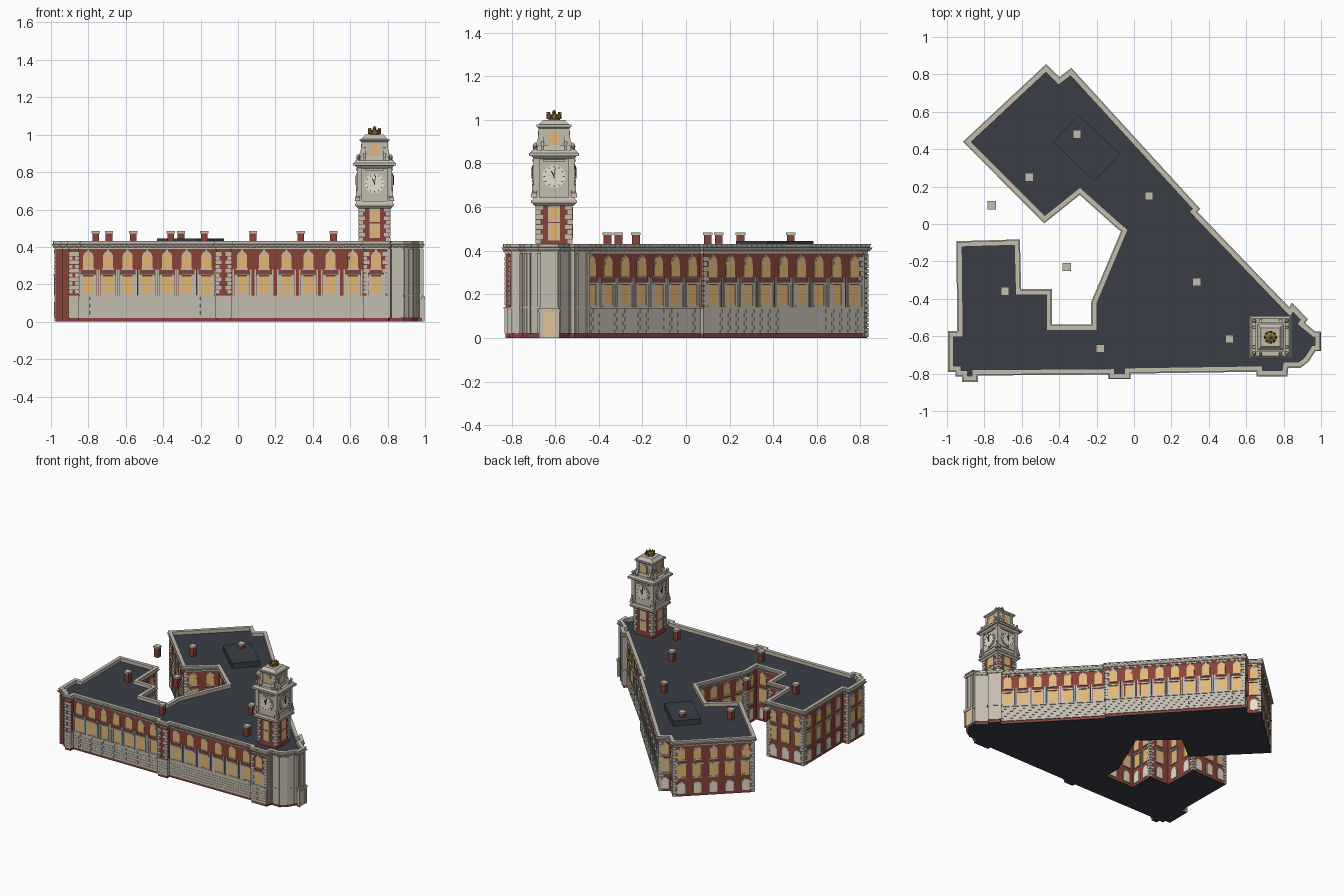
import bpy, bmesh, math
from mathutils import Vector

if "Cube" in bpy.data.objects:
    bpy.data.objects.remove(bpy.data.objects["Cube"])

COLORS = {
    'brick': (0.25, 0.055, 0.04, 1), 'stone': (0.55, 0.51, 0.43, 1), 'slate': (0.042, 0.048, 0.062, 1),
    'glow': (0.78, 0.47, 0.17, 1), 'door': (0.75, 0.56, 0.32, 1), 'cream': (0.78, 0.74, 0.6, 1),
    'black': (0.02, 0.02, 0.02, 1), 'gold': (0.25, 0.17, 0.03, 1)}
MATS = {}
for n, c in COLORS.items():
    MATS[n] = bpy.data.materials.new(n)
    MATS[n].diffuse_color = c
parts = {}


def bm_of(name, mat):
    return parts.setdefault(name, (bmesh.new(), mat))[0]


def loft(bm, rings, cap=True, closed=False):
    """Skin a list of equal-length point rings."""
    vs = [[bm.verts.new(p) for p in r] for r in rings]
    n = len(vs[0])
    pairs = list(zip(vs, vs[1:])) + ([(vs[-1], vs[0])] if closed else [])
    for a, b in pairs:
        for i in range(n):
            bm.faces.new((a[i], a[(i + 1) % n], b[(i + 1) % n], b[i]))
    if cap and not closed:
        bm.faces.new(vs[0])
        bm.faces.new(vs[-1])


def panel(bm, F, pts, v0, v1):
    loft(bm, [[F(u, v, z) for u, z in pts] for v in (v0, v1)])


def box(bm, F, u0, u1, v0, v1, z0, z1):
    panel(bm, F, [(u0, z0), (u1, z0), (u1, z1), (u0, z1)], v0, v1)


def arch(u, w, z0, z1, n=8):
    """Round-headed outline, z1 is the crown."""
    r = w / 2
    return [(u - r, z0), (u + r, z0)] + [(u + r * math.cos(math.pi * i / n), z1 - r + r * math.sin(math.pi * i / n))
                                         for i in range(n + 1)]


def disc(u, z, r, n=32):
    return [(u + r * math.cos(2 * math.pi * i / n), z + r * math.sin(2 * math.pi * i / n)) for i in range(n)]


def frame(p, d):
    """Wall frame: u along the wall, v outward, z up."""
    return lambda u, v, z: Vector((p[0] + d[0] * u + d[1] * v, p[1] + d[1] * u - d[0] * v, z))


def offset(poly, d):
    out = []
    for i, p in enumerate(poly):
        a = (p - poly[i - 1]).normalized()
        b = (poly[(i + 1) % len(poly)] - p).normalized()
        na, nb = Vector((a.y, -a.x)), Vector((b.y, -b.x))
        out.append(p + (na + nb) * (d / max(0.3, 1 + na.dot(nb))))
    return out


def ring(poly, d, z):
    return [(p.x, p.y, z) for p in offset(poly, d)]


def quoins(F, u, s, z0, z1, v=0.005):
    bm = bm_of('quoins', 'stone')
    h = 0.0225
    for k in range(int((z1 - z0) / h)):
        w = 0.03 if k % 2 else 0.018
        a, b = sorted((u - s * v, u + s * w))
        box(bm, F, a, b, -0.002, v, z0 + k * h, z0 + k * h + 0.019)


# Outline of the eaves, counter-clockwise; letter is the wall type of the edge that follows
# F street front, B plain brick, S stone corner, D entrance
OUT = [(-.995, -.79, 'B'), (-.955, -.79, 'B'), (-.955, -.815, 'B'), (-.92, -.815, 'B'), (-.92, -.845, 'F'),
       (-.835, -.845, 'F'), (-.835, -.81, 'F'), (-.135, -.805, 'F'), (-.135, -.83, 'F'), (-.02, -.83, 'F'),
       (-.02, -.80, 'F'), (.655, -.79, 'F'), (.655, -.815, 'F'), (.82, -.815, 'S'), (.825, -.77, 'S'),
       (.89, -.77, 'S'), (.935, -.735, 'S'), (.97, -.68, 'S'), (.998, -.68, 'D'), (.998, -.575, 'S'),
       (.97, -.575, 'S'), (.915, -.53, 'S'), (.93, -.51, 'S'), (.845, -.42, 'S'), (.83, -.445, 'F'),
       (.34, .065, 'F'), (.355, .08, 'F'), (-.335, .835, 'B'), (-.40, .785, 'B'), (-.47, .855, 'B'),
       (-.915, .44, 'B'), (-.48, .003, 'B'), (-.29, .155, 'B'), (-.1, -.015, 'B'), (-.07, -.04, 'B'),
       (-.23, -.42, 'B'), (-.23, -.538, 'B'), (-.438, -.538, 'B'), (-.438, -.348, 'B'), (-.603, -.348, 'B'),
       (-.61, -.082, 'B'), (-.95, -.092, 'B'), (-.945, -.572, 'B'), (-.995, -.572, 'B')]
EAVES = [Vector(o[:2]) for o in OUT]
WALL = offset(EAVES, -0.018)

# Main body, flat roof and underside
loft(bm_of('brick_walls', 'brick'), [ring(WALL, 0, .002), ring(WALL, 0, .4)], cap=False)
loft(bm_of('roof_deck', 'slate'), [ring(WALL, -.002, .395), ring(WALL, -.002, .405)])
loft(bm_of('underside', 'slate'), [ring(WALL, 0, 0), ring(WALL, 0, .003)])
# Cornice and parapet
prof = [(-.014, .388), (-.014, .398), (-.009, .398), (-.002, .408), (0, .414), (-.009, .416), (-.009, .426),
        (-.005, .426), (-.005, .431), (-.031, .431), (-.031, .4), (-.02, .388)]
loft(bm_of('cornice_parapet', 'stone'), [ring(EAVES, d, z) for d, z in prof], closed=True)


def window_column(F, u, street):
    st, gl = bm_of('window_surrounds', 'stone'), bm_of('window_panes', 'glow')
    # upper arched window
    panel(st, F, arch(u, .054, .278, .376), -.001, .003)
    box(gl, F, u - .027, u + .027, 0, .0045, .286, .335)
    panel(gl, F, arch(u, .038, .33, .369), 0, .0045)
    box(st, F, u - .032, u + .032, 0, .008, .276, .284)
    box(st, F, u - .005, u + .005, 0, .007, .368, .386)
    # lower square window
    for s in (-1, 1):
        a, b = sorted((u + s * .027, u + s * (.041 if street else .034)))
        box(st, F, a, b, 0, .006, .142, .252)
    box(gl, F, u - .027, u + .027, 0, .0035, .148, .243)
    box(st, F, u - .041, u + .041, 0, .009, .246, .256)
    box(st, F, u - .036, u + .036, 0, .008, .14, .149)
    if street:
        for s in (-1, 1):
            box(st, F, u + s * .047 - .004, u + s * .047 + .004, 0, .007, .142, .28)
    else:
        panel(st, F, arch(u, .058, .022, .112), 0, .004)
        panel(bm_of('ground_panes', 'cream'), F, arch(u, .046, .022, .105), 0, .0055)


# Dress every wall edge
N = len(WALL)
for i in range(N):
    p, q, t = WALL[i], WALL[(i + 1) % N], OUT[i][2]
    L = (q - p).length
    d = (q - p).normalized()
    F = frame(p, d)
    prev, nxt = p - WALL[i - 1], WALL[(i + 2) % N] - q
    convex = (prev.x * d.y - prev.y * d.x > 0, d.x * nxt.y - d.y * nxt.x > 0)
    dent = bm_of('cornice_blocks', 'stone')
    for k in range(int(L / .03)):
        u = (k + .5) * L / int(L / .03)
        box(dent, F, u - .005, u + .005, 0, .013, .397, .406)
        box(dent, F, u - .004, u + .004, .008, .0115, .416, .427)
    if t in 'FB':
        for j in range(2):
            if convex[j] and L > .045:
                quoins(F, j * L, 1 - 2 * j, .15 if t == 'F' else .005, .39)
        if L > .08:
            n = max(1, round(L / .112))
            for k in range(n):
                window_column(F, (k + .5) * L / n, t == 'F')
    if t == 'F':
        # coursed stone ground storey
        bm = bm_of('stone_base', 'stone')
        box(bm, F, -.004, L + .004, -.002, .004, .02, .142)
        box(bm, F, -.008, L + .008, -.002, .009, .134, .143)
        m = max(1, round(L / .05))
        for c in range(6):
            for k in range(m if L > .04 else 0):
                sh = .25 * (c % 2) * L / m
                box(bm, F, k * L / m + sh + .001, min(L, (k + 1) * L / m + sh) - .001, 0, .006,
                    .02 + c * .019, .0375 + c * .019)
    if t in 'SD':
        bm = bm_of('stone_corner', 'stone')
        box(bm, F, -.004, L + .004, -.004, .006, .02, .4)
        box(bm, F, -.008, L + .008, -.004, .01, .134, .144)
        if L > .04:
            for u in (.008, L - .008):
                box(bm, F, u - .009, u + .009, 0, .012, .02, .39)
    if t == 'D':
        bm = bm_of('entrance_frame', 'stone')
        for u in (-.012, L - .006):
            box(bm, F, u, u + .018, 0, .018, 0, .12)
        box(bm, F, -.016, L + .016, 0, .02, .118, .136)
        box(bm_of('entrance_door', 'door'), F, .006, L - .006, 0, .014, 0, .118)

# Chimneys and roof hatch
W = lambda x, y: frame((x, y), (1, 0))
for x, y in [(-.305, .48), (-.56, .25), (-.76, .1), (.08, .15), (-.36, -.23), (-.69, -.36), (.335, -.31),
             (.51, -.615), (-.18, -.665)]:
    box(bm_of('chimney_stacks', 'brick'), W(x, y), -.018, .018, -.018, .018, .4, .475)
    box(bm_of('chimney_caps', 'stone'), W(x, y), -.022, .022, -.022, .022, .473, .484)
a = math.radians(-43)
box(bm_of('roof_hatch', 'slate'), frame((-.254, .406), (math.cos(a), math.sin(a))), -.153, .153, -.1, .1, .4, .445)

# Clock tower: stacked square stages
C = (.73, -.605)
T = W(*C)


def stage(name, mat, h, z0, z1, h2=None):
    h2 = h if h2 is None else h2
    sq = [(-1, -1), (1, -1), (1, 1), (-1, 1)]
    loft(bm_of(name, mat), [[T(x * s, y * s, z) for x, y in sq] for s, z in ((h, z0), (h2, z1))])


stage('tower_shaft', 'brick', .08, .4, .61)
for h, z0, z1, h2 in [(.088, .605, .618, .1), (.105, .618, .63, .105), (.1, .63, .645, .095), (.084, .64, .83, .084),
                      (.092, .82, .835, .105), (.115, .835, .848, .115), (.11, .848, .862, .1),
                      (.078, .86, .885, .074), (.066, .88, .965, .066), (.07, .96, .968, .078),
                      (.08, .968, .978, .08), (.07, .978, .99, .058), (.058, .99, 1.0, .05)]:
    stage('tower_stone_stages', 'stone', h, z0, z1, h2)
for k in range(4):
    ang = k * math.pi / 2
    F = frame(C, (math.cos(ang), math.sin(ang)))
    st, gl = bm_of('tower_trim', 'stone'), bm_of('tower_windows', 'glow')
    G = lambda u, v, z, F=F: F(u, v + .08, z)
    for s in (-1, 1):
        quoins(G, -s * .08, s, .432, .612)
        # corner piers, consoles and scrolls
        box(st, F, s * .08 - .014, s * .08 + .014, .07, .094, .645, .825)
        panel(st, F, [(s * .08, .645), (s * .106, .645), (s * .104, .665), (s * .095, .675), (s * .092, .7),
                      (s * .08, .705)], .078, .1)
        panel(st, F, [(s * .06, .862), (s * .095, .862), (s * .097, .88), (s * .088, .89), (s * .077, .9),
                      (s * .072, .93), (s * .06, .935)], .045, .06)
        box(st, F, s * .055 - .01, s * .055 + .01, .06, .071, .885, .962)
    for z0, z1 in ((.455, .52), (.54, .6)):
        box(st, F, -.028, .028, .078, .084, z0 - .008, z1 + .006)
        box(gl, F, -.02, .02, .08, .086, z0, z1)
    panel(st, F, arch(0, .056, .88, .957), .06, .07)
    panel(gl, F, arch(0, .042, .888, .95), .06, .073)
    # clock dial, hour marks and hands
    box(st, F, -.064, .064, .08, .09, .672, .808)
    box(st, F, -.05, .05, .08, .1, .808, .818)
    panel(bm_of('clock_rims', 'stone'), F, disc(0, .74, .059), .085, .095)
    panel(bm_of('clock_dials', 'cream'), F, disc(0, .74, .053), .085, .098)
    bk = bm_of('clock_marks', 'black')

    def bar(t, r0, r1, w, v):
        s, c = math.sin(t), math.cos(t)
        panel(bk, F, [(r * s + o * c, .74 + r * c - o * s) for r, o in ((r0, -w), (r1, -w), (r1, w), (r0, w))], .097, v)

    for h in range(12):
        bar(h * math.pi / 6, .041, .049, .0018, .1)
    bar(math.radians(-25), -.006, .028, .0024, .102)
    bar(math.radians(8), -.008, .042, .0016, .103)
    # corner finials on the upper cornice
    x, y = [(.087, .087), (-.087, .087), (-.087, -.087), (.087, -.087)][k]
    loft(bm_of('tower_finials', 'stone'), [[T(x + u * r, y + v * r, z) for u, v in disc(0, 0, 1, 8)]
         for r, z in ((.01, .86), (.006, .868), (.011, .878), (.008, .888), (.001, .896))])

# Gilded crown
gold = bm_of('crown', 'gold')
loft(gold, [[T(u * r, v * r, z) for u, v in disc(0, 0, 1, 16)]
            for r, z in ((.026, .998), (.028, 1.008), (.024, 1.01), (.024, 1.018), (.012, 1.026), (.004, 1.03))])
for k in range(8):
    t = k * math.pi / 4
    F = frame(C, (math.cos(t), math.sin(t)))
    panel(gold, F, [(-.007, 1.005), (.007, 1.005), (.01, 1.022), (.004, 1.024), (0, 1.036), (-.004, 1.024),
                    (-.01, 1.022)], .026, .034)
loft(gold, [[T(u * r, v * r, z) for u, v in disc(0, 0, 1, 10)]
            for r, z in ((.003, 1.025), (.009, 1.031), (.01, 1.036), (.006, 1.042), (.001, 1.046))])

# Turn every collected part into an object
for name, (bm, mat) in parts.items():
    bmesh.ops.recalc_face_normals(bm, faces=bm.faces[:])
    me = bpy.data.meshes.new(name)
    bm.to_mesh(me)
    bm.free()
    me.materials.append(MATS[mat])
    bpy.context.collection.objects.link(bpy.data.objects.new(name, me))

for m in bpy.data.materials:
    if m.users and not m.is_grease_pencil:
        m.use_nodes = True
        m.node_tree.nodes["Principled BSDF"].inputs["Base Color"].default_value = m.diffuse_color
